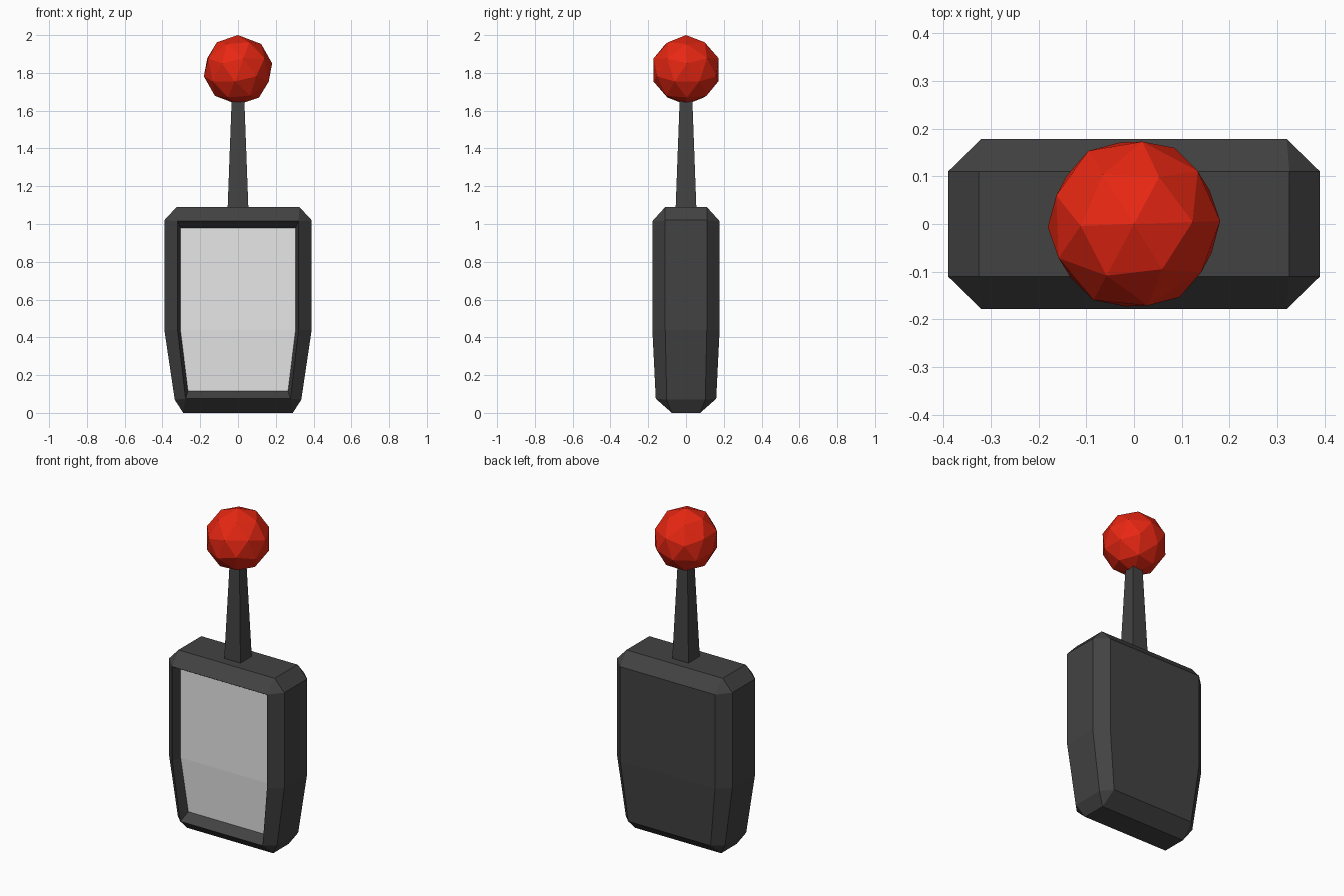
import bpy, bmesh, math
from mathutils import Matrix, Vector

if "Cube" in bpy.data.objects:
    bpy.data.objects.remove(bpy.data.objects["Cube"])


def material(name, rgb):
    m = bpy.data.materials.new(name)
    m.diffuse_color = (*rgb, 1.0)
    m.use_nodes = True
    m.node_tree.nodes["Principled BSDF"].inputs["Base Color"].default_value = m.diffuse_color
    return m


CASE = material("dark grey", (0.055, 0.055, 0.055))
SCREEN = material("light grey", (0.8, 0.8, 0.8))
RED = material("red", (0.8, 0.02, 0.006))


def finish(bm, name, *mats):
    bmesh.ops.recalc_face_normals(bm, faces=bm.faces)
    me = bpy.data.meshes.new(name)
    bm.to_mesh(me)
    bm.free()
    for m in mats:
        me.materials.append(m)
    ob = bpy.data.objects.new(name, me)
    bpy.context.collection.objects.link(ob)
    return ob


def hull(points):
    bm = bmesh.new()
    for p in points:
        bm.verts.new(p)
    bmesh.ops.convex_hull(bm, input=bm.verts[:])
    bmesh.ops.dissolve_limit(bm, angle_limit=0.02, verts=bm.verts[:], edges=bm.edges[:])
    return bm


# Handset case: chamfered block, tapered toward the bottom
corners = [(0.29, 0.075, 0.0),
           (0.335, 0.102, 0.07), (0.278, 0.16, 0.075),
           (0.39, 0.11, 0.44), (0.32, 0.178, 0.44),
           (0.39, 0.11, 1.02), (0.32, 0.178, 1.015),
           (0.325, 0.11, 1.09)]
bm = hull([(sx * x, sy * y, z) for x, y, z in corners for sx in (1, -1) for sy in (1, -1)])

# Recessed screen: inset of the front faces
bm.normal_update()
front = [f for f in bm.faces if f.normal.y < -0.98]
bmesh.ops.inset_region(bm, faces=front, thickness=0.015, use_even_offset=True)
for v in {v for f in front for v in f.verts}:
    v.co.y += 0.06
    if v.co.z > 0.8:
        v.co.z = 0.98
    elif v.co.z < 0.2:
        v.co.z = 0.115
for f in front:
    f.material_index = 1
finish(bm, "handset_case", CASE, SCREEN)

# Antenna: tapered square rod
bm = bmesh.new()
bmesh.ops.create_cone(bm, cap_ends=True, segments=4, radius1=0.055 * math.sqrt(2),
                      radius2=0.032 * math.sqrt(2), depth=0.62,
                      matrix=Matrix.Translation((0, 0, 1.39)) @ Matrix.Rotation(math.pi / 4, 4, 'Z'))
# align the square with the axes whichever way the cone starts
v0 = bm.verts[:][0].co
off = math.pi / 4 - math.atan2(v0.y, v0.x)
bmesh.ops.rotate(bm, verts=bm.verts[:], cent=(0, 0, 0), matrix=Matrix.Rotation(off, 3, 'Z'))
finish(bm, "antenna", CASE)

# Antenna ball: 60-sided faceted ball (icosahedron corners plus its face centres)
ico = bmesh.new()
bmesh.ops.create_icosphere(ico, subdivisions=1, radius=1)
tips = [v.co.normalized() for v in ico.verts]
mids = [f.calc_center_median().normalized() for f in ico.faces]
ico.free()
turn = mids[0].rotation_difference(Vector((0, 0, 1))).to_matrix()
near = turn @ max(tips, key=lambda p: p.dot(mids[0]))
turn = Matrix.Rotation(math.radians(62) - math.atan2(near.y, near.x), 3, 'Z') @ turn
bm = hull([turn @ p * 0.184 + Vector((0, 0, 1.816)) for p in tips + mids])
finish(bm, "antenna_ball", RED)
